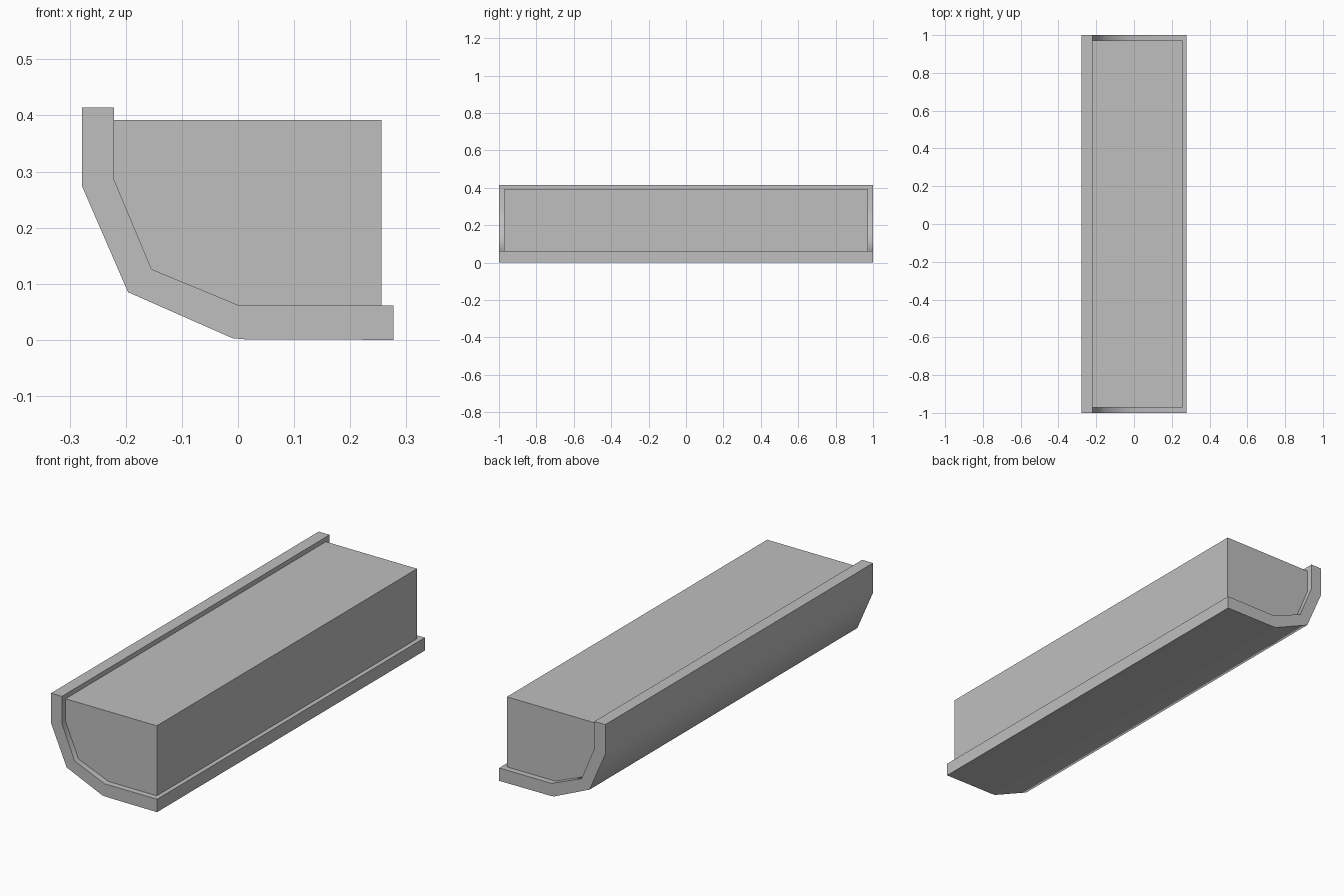
import bpy
import bmesh
import math

cube = bpy.data.objects.get("Cube")
if cube:
    bpy.data.objects.remove(cube, do_unlink=True)

grey = bpy.data.materials.new("plain grey")
grey.use_nodes = True
colour = (0.52, 0.52, 0.52, 1)
grey.diffuse_color = colour
grey.node_tree.nodes["Principled BSDF"].inputs["Base Color"].default_value = colour


def extrude_profile(name, profile, half_length):
    """Extrude an x-z outline along y, centred on the origin."""
    bm = bmesh.new()
    face = bm.faces.new([bm.verts.new((x, -half_length, z)) for x, z in profile])
    ext = bmesh.ops.extrude_face_region(bm, geom=[face], use_keep_orig=True)
    moved = [v for v in ext["geom"] if isinstance(v, bmesh.types.BMVert)]
    bmesh.ops.translate(bm, verts=moved, vec=(0, 2 * half_length, 0))
    bmesh.ops.recalc_face_normals(bm, faces=bm.faces)
    mesh = bpy.data.meshes.new(name)
    bm.to_mesh(mesh)
    bm.free()
    mesh.materials.append(grey)
    obj = bpy.data.objects.new(name, mesh)
    bpy.context.collection.objects.link(obj)
    bpy.ops.object.select_all(action="DESELECT")
    obj.select_set(True)
    bpy.context.view_layer.objects.active = obj
    return obj


# Bent outer shell
inner = [(-0.221, 0.286), (-0.154, 0.126), (0.003, 0.061)]
outer = [(-0.278, 0.274), (-0.196, 0.085), (-0.01, 0.003), (0.012, 0.001)]
shell = ([(-0.221, 0.414)] + inner + [(0.277, 0.061), (0.277, 0)]
         + outer[::-1] + [(-0.278, 0.414)])
extrude_profile("curved_shell", shell, 1.0)
bpy.ops.object.shade_smooth_by_angle(angle=math.radians(50))

# Solid block nested in the shell
block = [(-0.221, 0.392)] + inner + [(0.256, 0.061), (0.256, 0.392)]
extrude_profile("inner_block", block, 0.972)
